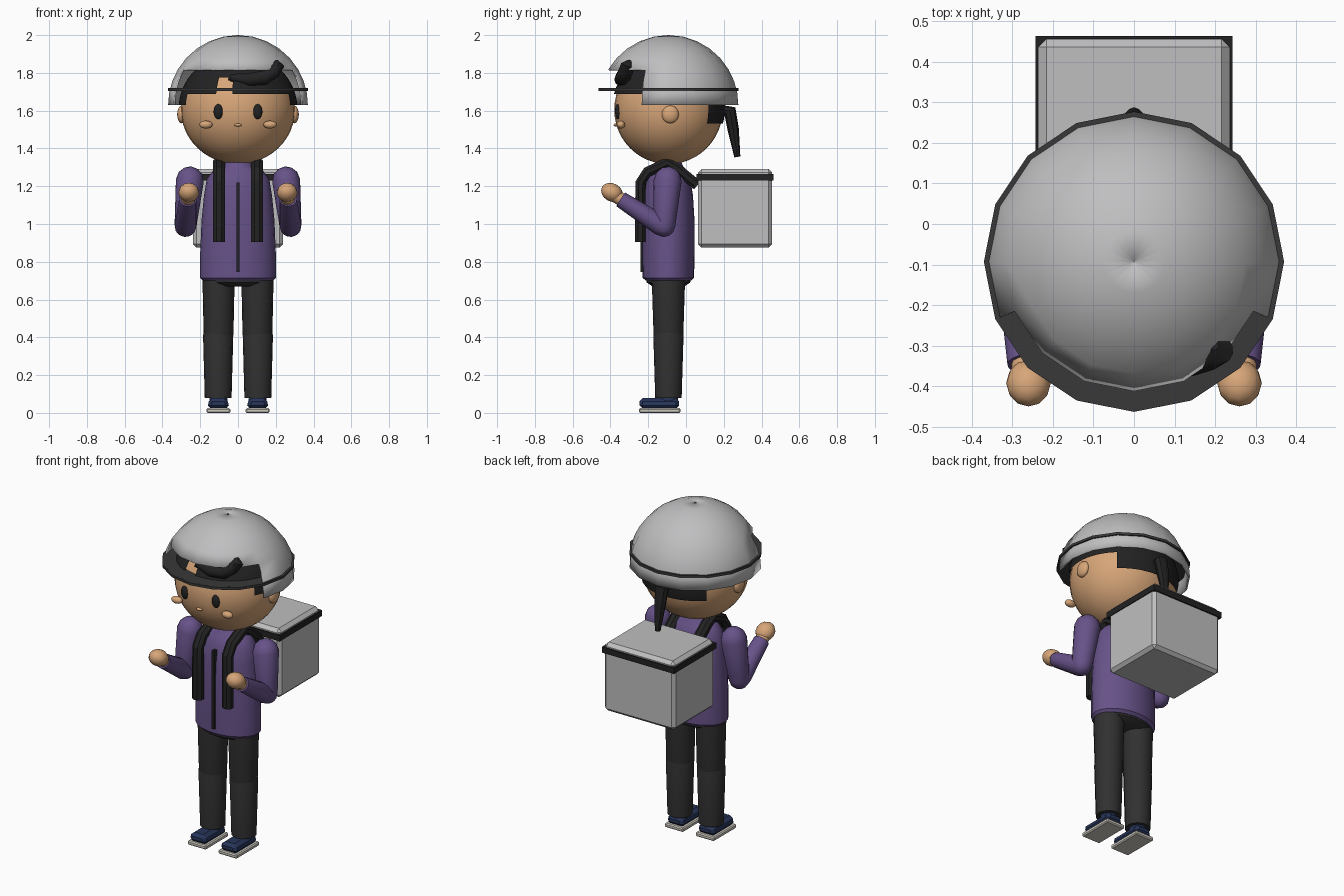
import bpy, bmesh, math
from mathutils import Vector, Matrix

if "Cube" in bpy.data.objects:
    bpy.data.objects.remove(bpy.data.objects["Cube"])

YC = -0.093  # centre line of the body in y


def material(name, rgb):
    m = bpy.data.materials.new(name)
    m.diffuse_color = (*rgb, 1)
    m.use_nodes = True
    m.node_tree.nodes["Principled BSDF"].inputs["Base Color"].default_value = m.diffuse_color
    return m


SKIN = material("skin", (0.68, 0.38, 0.19))
PURPLE = material("purple cloth", (0.135, 0.085, 0.25))
TROUSER = material("charcoal cloth", (0.03, 0.03, 0.03))
BLACK = material("black", (0.016, 0.016, 0.017))
GREY = material("light grey", (0.52, 0.52, 0.53))
TRIM = material("dark grey trim", (0.04, 0.04, 0.042))
NAVY = material("navy shoe", (0.02, 0.035, 0.10))
SOLE = material("off white sole", (0.62, 0.59, 0.53))


def finish(name, bm, mat, smooth=35):
    bmesh.ops.recalc_face_normals(bm, faces=bm.faces[:])
    me = bpy.data.meshes.new(name)
    bm.to_mesh(me)
    bm.free()
    me.materials.append(mat)
    ob = bpy.data.objects.new(name, me)
    bpy.context.collection.objects.link(ob)
    if smooth:
        bpy.ops.object.select_all(action='DESELECT')
        ob.select_set(True)
        bpy.context.view_layer.objects.active = ob
        bpy.ops.object.shade_smooth_by_angle(angle=math.radians(smooth))
    return ob


def ellipsoid(name, mat, loc, radii, seg=16, rings=10, tilt=0, keep=None):
    bm = bmesh.new()
    bmesh.ops.create_uvsphere(bm, u_segments=seg, v_segments=rings, radius=1)
    m = Matrix.Translation(loc) @ Matrix.Rotation(tilt, 4, 'X') @ Matrix.Diagonal((*radii, 1))
    bm.transform(m)
    if keep:
        gone = [f for f in bm.faces if not keep(f.calc_center_median())]
        bmesh.ops.delete(bm, geom=gone, context='FACES')
    return finish(name, bm, mat, 50)


def sweep(name, mat, path, n=16, turn=0.0, ref=(1, 0, 0), caps=True, smooth=40, keep=None):
    """Elliptical rings along a path of (x, y, z, width radius, depth radius)."""
    bm = bmesh.new()
    pts = [Vector(p[:3]) for p in path]
    rings = []
    for i, p in enumerate(path):
        t = (pts[min(i + 1, len(pts) - 1)] - pts[max(i - 1, 0)]).normalized()
        side = Vector(ref)
        side = (side - t * side.dot(t)).normalized()
        up = t.cross(side)
        rings.append([bm.verts.new(pts[i] + side * p[3] * math.cos(a) + up * p[4] * math.sin(a))
                      for a in (turn + math.tau * k / n for k in range(n))])
    for a, b in zip(rings, rings[1:]):
        for k in range(n):
            bm.faces.new((a[k], a[(k + 1) % n], b[(k + 1) % n], b[k]))
    if caps:
        bm.faces.new(rings[0])
        bm.faces.new(rings[-1])
    if keep:
        gone = [f for f in bm.faces if not keep(f.calc_center_median())]
        bmesh.ops.delete(bm, geom=gone, context='FACES')
    return finish(name, bm, mat, smooth)


def column(name, mat, x, rows, **kw):
    """Vertical loft from rows of (z, width radius, depth radius)."""
    return sweep(name, mat, [(x, YC, z, rx, ry) for z, rx, ry in rows], **kw)


def capsule(name, mat, a, b, ra, rb):
    a, b = Vector(a), Vector(b)
    d = (b - a).normalized()
    path = [(*(a - d * ra * math.cos(t)), ra * math.sin(t), ra * math.sin(t)) for t in (0.1, 0.5, 1.0, 1.57)]
    path += [(*(b + d * rb * math.cos(t)), rb * math.sin(t), rb * math.sin(t)) for t in (1.57, 1.0, 0.5, 0.1)]
    return sweep(name, mat, path)


def box(name, mat, lo, hi, bevel=0.0, top=1.0):
    bm = bmesh.new()
    bmesh.ops.create_cube(bm, size=1)
    lo, hi = Vector(lo), Vector(hi)
    for v in bm.verts:
        if v.co.z > 0:
            v.co.x *= top
    bm.transform(Matrix.Translation((lo + hi) / 2) @ Matrix.Diagonal((*(hi - lo), 1)))
    if bevel:
        bmesh.ops.bevel(bm, geom=bm.edges[:], offset=bevel, segments=1, affect='EDGES', profile=0.5)
    return finish(name, bm, mat, 0)


# Head and hair cap with a stepped hem
ellipsoid("head", SKIN, (0, YC, 1.605), (0.302, 0.287, 0.288), 32, 24)


def hair_rule(c):
    if c.y > 0.12:
        hem = 1.54
    elif c.y > -0.2 or abs(c.x) > 0.275:
        hem = 1.62
    else:
        hem = 1.77 if -0.11 < c.x < -0.04 else 1.695
    return c.z > hem


ellipsoid("hair", BLACK, (0, YC, 1.61), (0.314, 0.299, 0.298), 64, 48, keep=hair_rule)
sweep("fringe_curl", BLACK, [(-0.04, -0.33, 1.775, 0.02, 0.02), (0.06, -0.345, 1.765, 0.035, 0.035),
                             (0.14, -0.335, 1.775, 0.04, 0.04), (0.19, -0.32, 1.805, 0.04, 0.035),
                             (0.215, -0.31, 1.84, 0.035, 0.03), (0.20, -0.30, 1.862, 0.012, 0.012)],
      n=10, ref=(0, 1, 0))
sweep("ponytail", BLACK, [(0, 0.19, 1.60, 0.028, 0.03), (0, 0.232, 1.60, 0.042, 0.034),
                          (0, 0.25, 1.50, 0.034, 0.03), (0, 0.272, 1.355, 0.016, 0.016)], n=8)

# Face
for s, side in ((-1, "left"), (1, "right")):
    ellipsoid(side + "_eye", BLACK, (s * 0.104, -0.362, 1.595), (0.025, 0.014, 0.04), tilt=0.05)
    ellipsoid(side + "_cheek", SKIN, (s * 0.17, -0.345, 1.526), (0.035, 0.022, 0.021))
    ellipsoid(side + "_ear", SKIN, (s * 0.298, -0.083, 1.58), (0.024, 0.045, 0.047))
ellipsoid("nose", SKIN, (0, -0.371, 1.524), (0.02, 0.012, 0.008))

# Helmet dome, open over the face
dome = [(1.63 + 0.37 * math.sin(a), max(0.37 * math.cos(a), 0.001), max(0.37 * math.cos(a), 0.001))
        for a in map(math.radians, (0, 10, 20, 30.5, 42, 54, 66, 78, 90))]
helmet = column("helmet", GREY, 0, dome, caps=False, smooth=40,
                keep=lambda c: c.z > 1.815 or c.y > YC - 0.15)
wall = helmet.modifiers.new("wall", 'SOLIDIFY')
wall.thickness, wall.offset = 0.01, -1

# Thin visor hoop
column("visor_hoop", TRIM, 0, [(1.705, 0.37, 0.37), (1.72, 0.37, 0.37), (1.7201, 0.362, 0.362),
                               (1.7049, 0.362, 0.362), (1.705, 0.37, 0.37)], caps=False, smooth=30)

# Jacket, zip and hips
column("jacket", PURPLE, 0, [(0.70, 0.185, 0.12), (0.715, 0.20, 0.136), (0.85, 0.20, 0.138),
                             (1.02, 0.193, 0.138), (1.15, 0.18, 0.13), (1.24, 0.165, 0.115),
                             (1.285, 0.13, 0.095), (1.31, 0.08, 0.075), (1.34, 0.065, 0.065)], n=24)
box("zip", BLACK, (-0.009, -0.242, 0.745), (0.009, -0.215, 1.22))
column("hips", TROUSER, 0, [(0.67, 0.15, 0.085), (0.69, 0.175, 0.115), (0.72, 0.18, 0.122)], n=20)

for s, side in ((-1, "left"), (1, "right")):
    # Legs in two segments
    column(side + "_thigh", TROUSER, s * 0.103,
           [(0.40, 0.076, 0.076), (0.42, 0.079, 0.079), (0.70, 0.085, 0.088)])
    column(side + "_shin", TROUSER, s * 0.105,
           [(0.08, 0.071, 0.070), (0.41, 0.08, 0.08), (0.43, 0.075, 0.075)])
    # Shoes
    x = s * 0.104
    box(side + "_sole", SOLE, (x - 0.063, -0.25, 0), (x + 0.063, -0.03, 0.025), 0.006)
    box(side + "_shoe", NAVY, (x - 0.059, -0.247, 0.022), (x + 0.059, -0.036, 0.078), 0.018, top=0.8)
    column(side + "_ankle", NAVY, x, [(0.04, 0.05, 0.05), (0.10, 0.045, 0.05)])
    # Arms with raised forearms
    shoulder, elbow, wrist = (s * 0.255, -0.097, 1.23), (s * 0.278, -0.115, 0.99), (s * 0.266, -0.345, 1.13)
    capsule(side + "_upper_arm", PURPLE, shoulder, elbow, 0.074, 0.058)
    sweep(side + "_forearm", PURPLE, [(s * 0.278, -0.085, 0.955, 0.025, 0.025),
                                      (s * 0.278, -0.10, 0.968, 0.05, 0.045),
                                      (s * 0.277, -0.135, 0.995, 0.058, 0.056),
                                      (*wrist, 0.046, 0.043)])
    sweep(side + "_wrist", SKIN, [(s * 0.266, -0.325, 1.118, 0.037, 0.035), (s * 0.262, -0.375, 1.15, 0.04, 0.035)], n=12)
    ellipsoid(side + "_hand", SKIN, (s * 0.26, -0.392, 1.167), (0.055, 0.06, 0.048), 12, 8, tilt=-0.5)
    # Bag straps over the shoulders
    route = ((-0.242, 0.905), (-0.242, 1.08), (-0.24, 1.22), (-0.205, 1.275), (-0.10, 1.325), (-0.05, 1.295), (0.06, 1.205))
    sweep(side + "_strap", BLACK, [(s * 0.1, y, z, 0.034, 0.03) for y, z in route],
          n=8, turn=math.pi / 8, smooth=30)

# Delivery box on the back
box("box_body", GREY, (-0.238, 0.063, 0.875), (0.238, 0.455, 1.25), 0.018)
box("box_rim", BLACK, (-0.243, 0.055, 1.23), (0.243, 0.463, 1.265))
box("box_lid", GREY, (-0.236, 0.063, 1.24), (0.236, 0.456, 1.292), 0.02)
